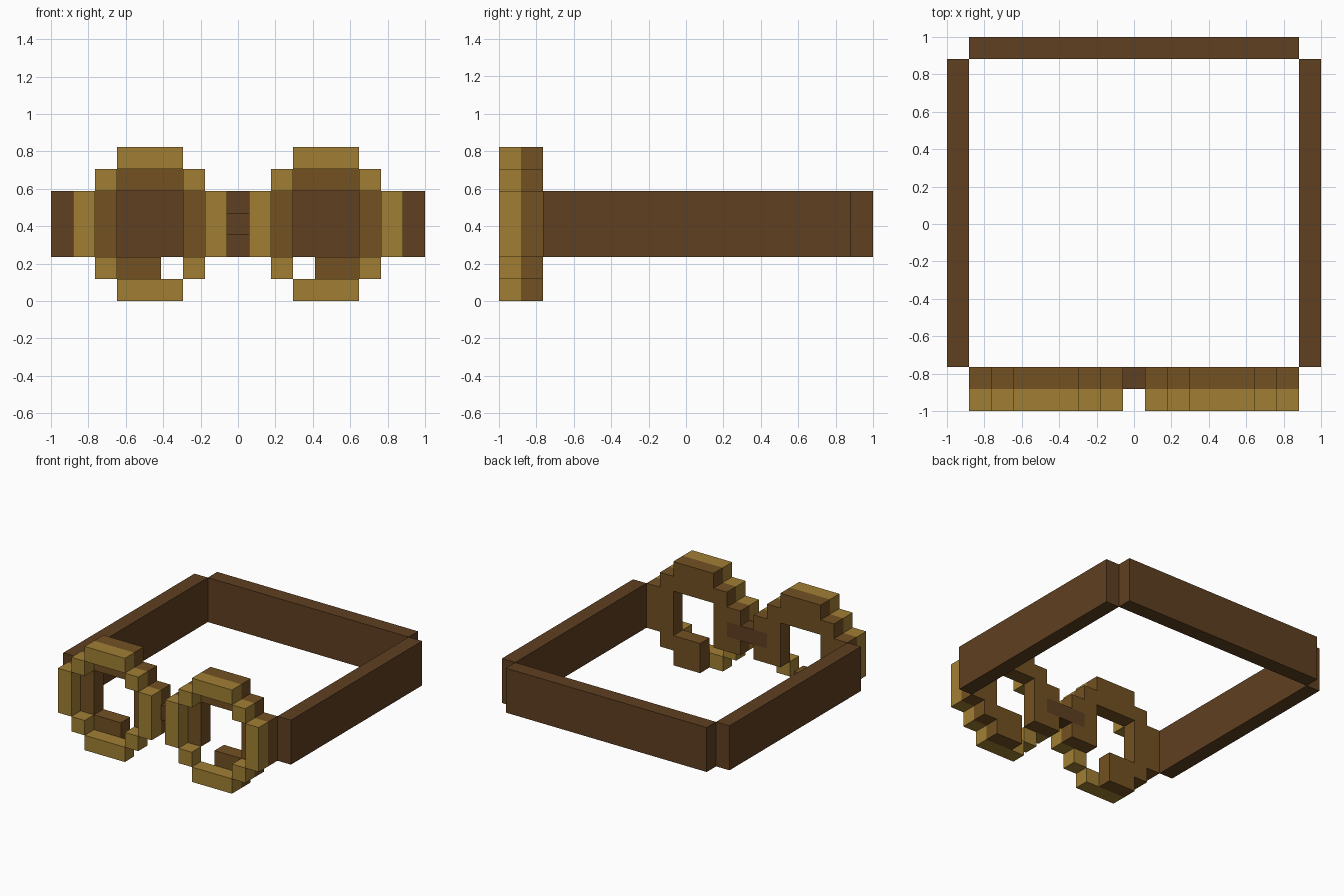
import bpy, bmesh
from mathutils import Vector

if "Cube" in bpy.data.objects:
    bpy.data.objects.remove(bpy.data.objects["Cube"])

U = 2 / 17  # one block


def material(name, rgb):
    m = bpy.data.materials.new(name)
    m.diffuse_color = (*rgb, 1)
    m.use_nodes = True
    m.node_tree.nodes["Principled BSDF"].inputs["Base Color"].default_value = m.diffuse_color
    return m


GOLD = material("gold", (0.356, 0.212, 0.034))
BRONZE = material("bronze", (0.171, 0.082, 0.016))
LEATHER = material("dark_leather", (0.112, 0.050, 0.015))


def finish(name, bm, mats):
    me = bpy.data.meshes.new(name)
    bm.to_mesh(me)
    bm.free()
    for m in mats:
        me.materials.append(m)
    ob = bpy.data.objects.new(name, me)
    bpy.context.collection.objects.link(ob)
    return ob


def box(name, lo, hi, mat):
    """Box between two corners given in block units."""
    bm = bmesh.new()
    bmesh.ops.create_cube(bm, size=1)
    for v in bm.verts:
        v.co = Vector([(a + (b - a) * (c + 0.5)) * U for a, b, c in zip(lo, hi, v.co)])
    return finish(name, bm, [mat])


def mirror(ob):
    ob.modifiers.new("mirror", 'MIRROR').use_axis[0] = True


# Goggle rim: two layers of blocks, top row first (G gold, B bronze, D dark bridge end)
FRONT = ["..GGG..", ".G...G.", "G.....G", "G.....G", "G.....G", ".G...G.", "..GGG.."]
BACK = ["..BBB..", ".BBBBB.", "BB...BB", "BB...BD", "BB...BB", ".BBB...", "..BB..."]
cells = {}
for layer, rows in enumerate((FRONT, BACK)):
    for r, row in enumerate(rows):
        for c, ch in enumerate(row):
            if ch != ".":
                cells[(c - 7.5, layer - 8.5, 6 - r)] = "GBD".index(ch)

# Make only the outer faces of the blocks, then merge the flat areas
bm = bmesh.new()
for cell, mat in cells.items():
    for axis in range(3):
        for side in (0, 1):
            step = [0, 0, 0]
            step[axis] = 2 * side - 1
            if tuple(a + b for a, b in zip(cell, step)) in cells:
                continue
            pts = []
            for i, j in ((0, 0), (1, 0), (1, 1), (0, 1)):
                p = list(cell)
                p[axis] += side
                p[(axis + 1) % 3] += i
                p[(axis + 2) % 3] += j
                pts.append(bm.verts.new(Vector(p) * U))
            f = bm.faces.new(pts if side else pts[::-1])
            f.material_index = mat
bmesh.ops.remove_doubles(bm, verts=bm.verts[:], dist=1e-4)
bmesh.ops.dissolve_limit(bm, angle_limit=0.01, verts=bm.verts[:], edges=bm.edges[:],
                         delimit={'MATERIAL'})
mirror(finish("goggle_rims", bm, [GOLD, BRONZE, LEATHER]))

# Bridge between the rims
box("bridge", (-0.5, -7.5, 3), (0.5, -6.5, 4), LEATHER)

# Strap round the head
mirror(box("side_straps", (7.5, -6.5, 2), (8.5, 7.5, 5), LEATHER))
box("back_strap", (-7.5, 7.5, 2), (7.5, 8.5, 5), LEATHER)
